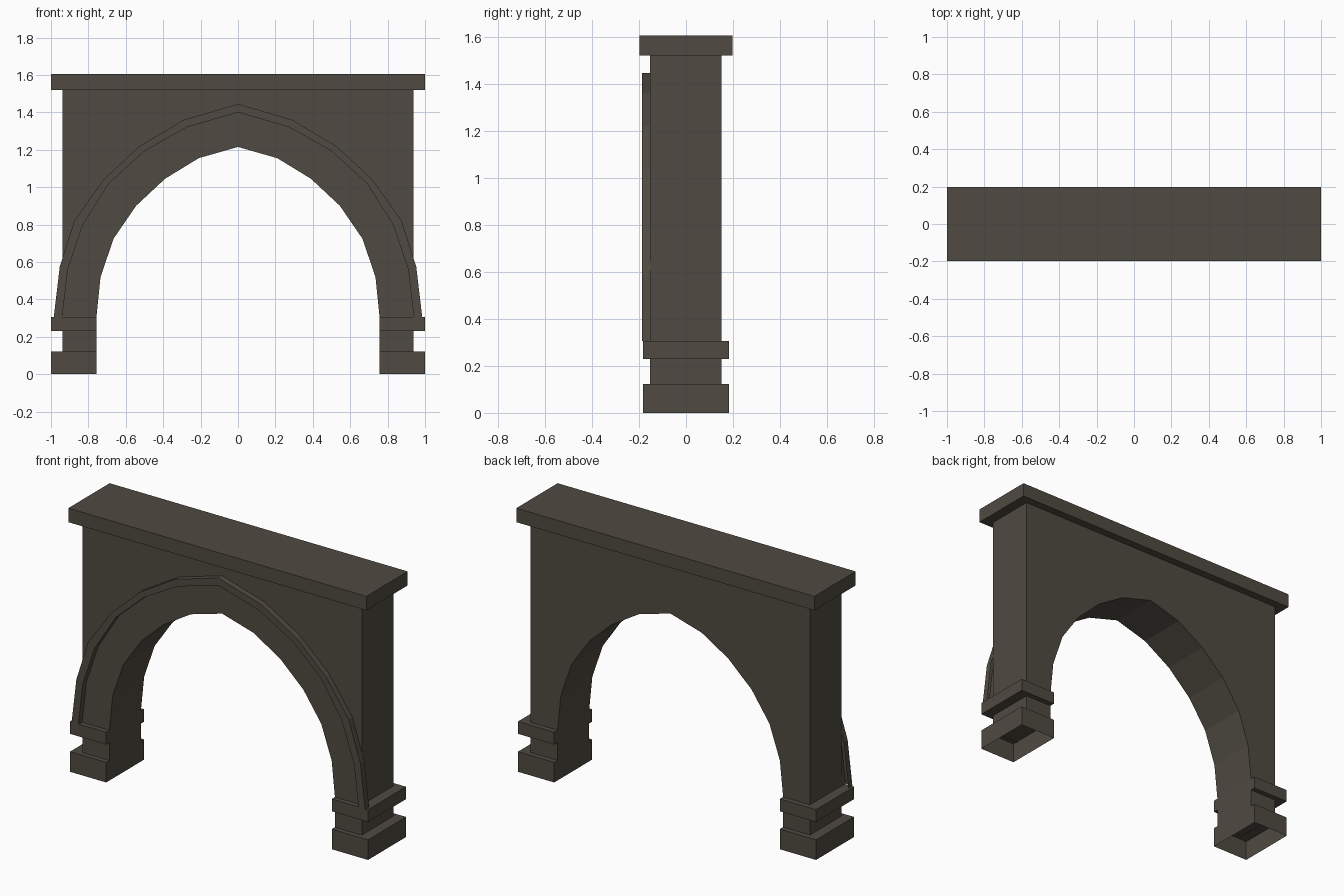
import bpy
import bmesh

cube = bpy.data.objects.get("Cube")
if cube:
    bpy.data.objects.remove(cube, do_unlink=True)

stone = bpy.data.materials.new("dark_stone")
stone.use_nodes = True
colour = (0.08, 0.07, 0.054, 1)
stone.diffuse_color = colour
shader = next(n for n in stone.node_tree.nodes if n.type == 'BSDF_PRINCIPLED')
shader.inputs["Base Color"].default_value = colour
shader.inputs["Roughness"].default_value = 0.9


def prism(name, outline, y0, y1, drop=None):
    """Extrude an x-z outline from y0 to y1; drop(face) picks faces left open."""
    bm = bmesh.new()
    face = bm.faces.new([bm.verts.new((x, y0, z)) for x, z in outline])
    ext = bmesh.ops.extrude_face_region(bm, geom=[face], use_keep_orig=True)
    moved = [v for v in ext["geom"] if isinstance(v, bmesh.types.BMVert)]
    bmesh.ops.translate(bm, verts=moved, vec=(0, y1 - y0, 0))
    bmesh.ops.recalc_face_normals(bm, faces=bm.faces[:])
    if drop:
        gone = [f for f in bm.faces if drop(f)]
        bmesh.ops.delete(bm, geom=gone, context='FACES')
    mesh = bpy.data.meshes.new(name)
    bm.to_mesh(mesh)
    bm.free()
    mesh.materials.append(stone)
    obj = bpy.data.objects.new(name, mesh)
    bpy.context.collection.objects.link(obj)
    return obj


def block(name, x0, x1, z0, z1, depth, drop=None):
    outline = [(x0, z0), (x1, z0), (x1, z1), (x0, z1)]
    return prism(name, outline, -depth, depth, drop)


def full_arch(half):
    """Mirror a right half (apex first) into a left-to-right arch."""
    return [(-x, z) for x, z in reversed(half[1:])] + half


def faces_down(face):
    return face.normal.z < -0.99


# Wall with the pointed arch opening
opening = [(0, 1.215), (0.21, 1.155), (0.39, 1.045), (0.545, 0.9),
           (0.665, 0.725), (0.735, 0.52), (0.757, 0.305), (0.757, 0.12)]
side = 0.937
wall = full_arch(opening) + [(side, 0.12), (side, 1.52), (-side, 1.52), (-side, 0.12)]
prism("arch_wall", wall, -0.152, 0.15, faces_down)

# Raised moulding on the front, open at the back
outer = [(0, 1.445), (0.29, 1.36), (0.525, 1.22), (0.72, 1.04),
         (0.875, 0.82), (0.953, 0.575), (0.985, 0.305)]
inner = [(0, 1.4), (0.275, 1.32), (0.5, 1.193), (0.69, 1.02),
         (0.83, 0.797), (0.91, 0.56), (0.94, 0.305)]
prism("arch_moulding", full_arch(outer) + full_arch(inner)[::-1], -0.188, -0.15,
      lambda f: f.normal.y > 0.99 or faces_down(f))

# Cornice
block("cornice", -1, 1, 1.52, 1.605, 0.198)

# Pier bases (open underneath) and upper bands
for name, s in (("left", 1), ("right", -1)):
    x0, x1 = sorted((0.757 * s, s))
    block(name + "_base", x0, x1, 0, 0.122, 0.182, faces_down)
    block(name + "_band", x0, x1, 0.23, 0.305, 0.182)
